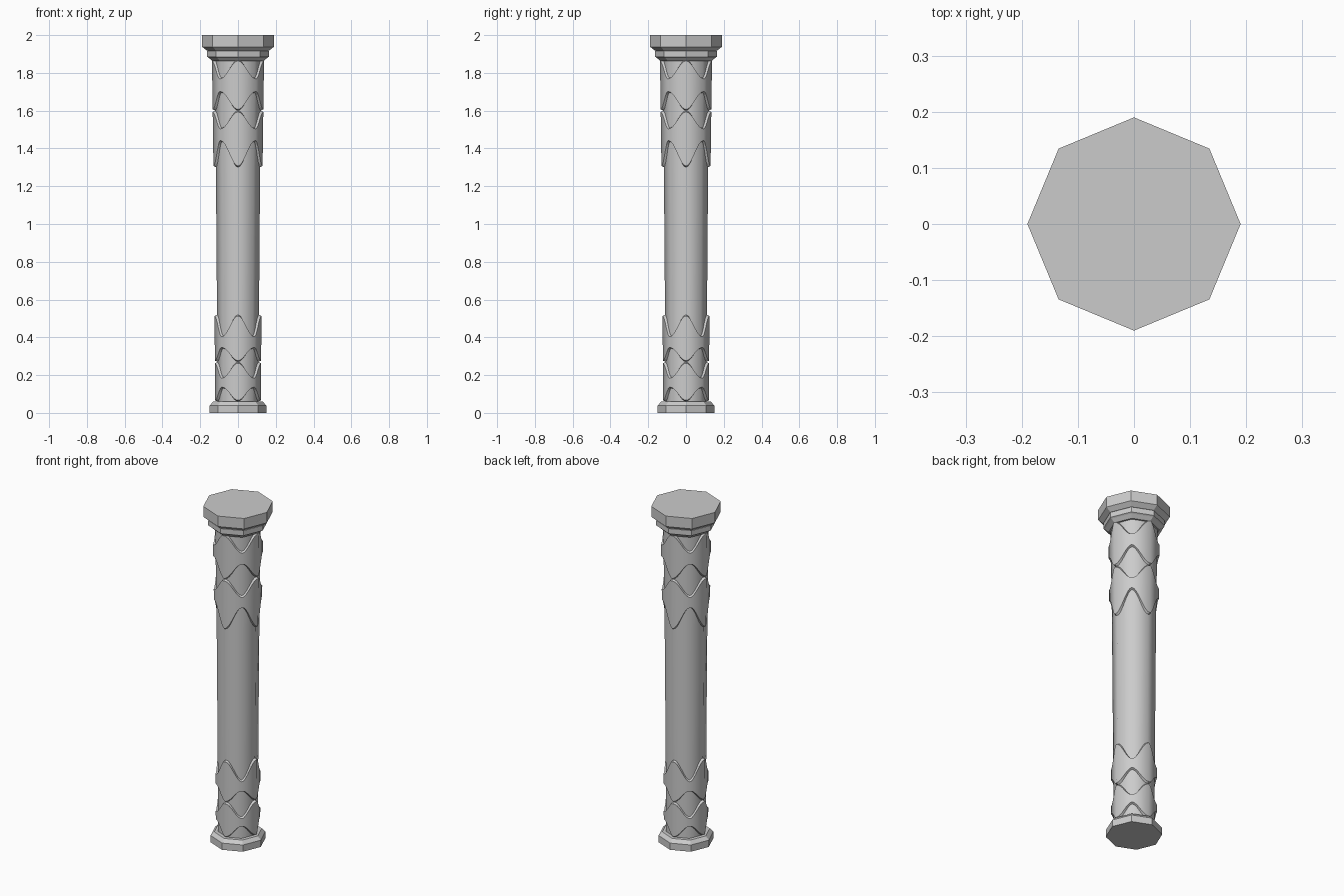
import bpy
import bmesh
from math import cos, sin, tau, floor
from mathutils import Vector

if "Cube" in bpy.data.objects:
    bpy.data.objects.remove(bpy.data.objects["Cube"], do_unlink=True)

SIDES = 8
STEPS = 8  # columns across each side of a carved band

stone = bpy.data.materials.new("grey_stone")
stone.use_nodes = True
stone.diffuse_color = (0.6, 0.6, 0.6, 1)
stone.node_tree.nodes["Principled BSDF"].inputs["Base Color"].default_value = (0.6, 0.6, 0.6, 1)

SHAFT = [(0.108, 0.04), (0.111, 0.5), (0.117, 1.3), (0.125, 1.88)]


def shaft_radius(z):
    for (r0, z0), (r1, z1) in zip(SHAFT, SHAFT[1:]):
        if z <= z1:
            break
    return r0 + (r1 - r0) * (z - z0) / (z1 - z0)


def octagon_point(t, r, z):
    """Point on the octagon outline; t counts sides around it."""
    k = floor(t)
    a, b = (Vector((cos(i * tau / SIDES), sin(i * tau / SIDES), 0)) for i in (k, k + 1))
    p = a.lerp(b, t - k) * r
    p.z = z
    return p


def skin(name, columns, capped):
    """Join a closed ring of vertical point columns into a surface."""
    bm = bmesh.new()
    cols = [[bm.verts.new(p) for p in col] for col in columns]
    for a, b in zip(cols, cols[1:] + cols[:1]):
        for i in range(len(a) - 1):
            bm.faces.new((a[i], b[i], b[i + 1], a[i + 1]))
    if capped:
        bm.faces.new([c[0] for c in reversed(cols)])
        bm.faces.new([c[-1] for c in cols])
    mesh = bpy.data.meshes.new(name)
    bm.to_mesh(mesh)
    bm.free()
    mesh.materials.append(stone)
    obj = bpy.data.objects.new(name, mesh)
    bpy.context.collection.objects.link(obj)
    return obj


def turned(name, profile):
    return skin(name, [[octagon_point(k, r, z) for r, z in profile]
                       for k in range(SIDES)], True)


def round_normals(obj, is_round):
    """Shade the chosen faces as if the octagon were round."""
    mesh = obj.data
    mesh.shade_smooth()
    normals = [Vector((0, 0, 0))] * len(mesh.loops)
    for poly in mesh.polygons:
        for li in poly.loop_indices:
            if is_round(poly):
                co = mesh.vertices[mesh.loops[li].vertex_index].co
                normals[li] = Vector((co.x, co.y, 0)).normalized()
            else:
                normals[li] = poly.normal.copy()
    mesh.normals_split_custom_set(normals)


def carved_band(name, low_tip, low_valley, high_valley, high_tip):
    """Raised band with wavy edges whose tips sit on every second corner."""
    columns = []
    for i in range(SIDES * STEPS):
        t = i / STEPS
        w = 0.5 + 0.5 * cos(t * tau / 2)
        low = low_valley + (low_tip - low_valley) * w
        high = high_valley + (high_tip - high_valley) * w
        bevel, raised = 0.007, 0.013
        rows = [(-0.002, low), (raised, low + bevel),
                (raised, high - bevel), (-0.002, high)]
        columns.append([octagon_point(t, shaft_radius(z) + d, z) for d, z in rows])
    obj = skin(name, columns, False)
    # the middle strip of each column is the outer face
    round_normals(obj, lambda p: p.index % 3 == 1)


# Shaft
shaft = turned("shaft", SHAFT)
round_normals(shaft, lambda p: len(p.vertices) == 4)

# Base and capital
turned("base", [(0.15, 0), (0.15, 0.04), (0.13, 0.06)])
turned("capital_ring", [(0.135, 1.862), (0.155, 1.88), (0.163, 1.885),
                        (0.163, 1.915), (0.15, 1.922)])
turned("capital_slab", [(0.155, 1.915), (0.165, 1.918), (0.19, 1.938), (0.19, 2)])

# Carved bands
carved_band("foot_band_lower", 0.06, 0.13, 0.19, 0.27)
carved_band("foot_band_upper", 0.27, 0.34, 0.41, 0.52)
carved_band("head_band_lower", 1.30, 1.435, 1.51, 1.60)
carved_band("head_band_upper", 1.60, 1.695, 1.775, 1.87)
